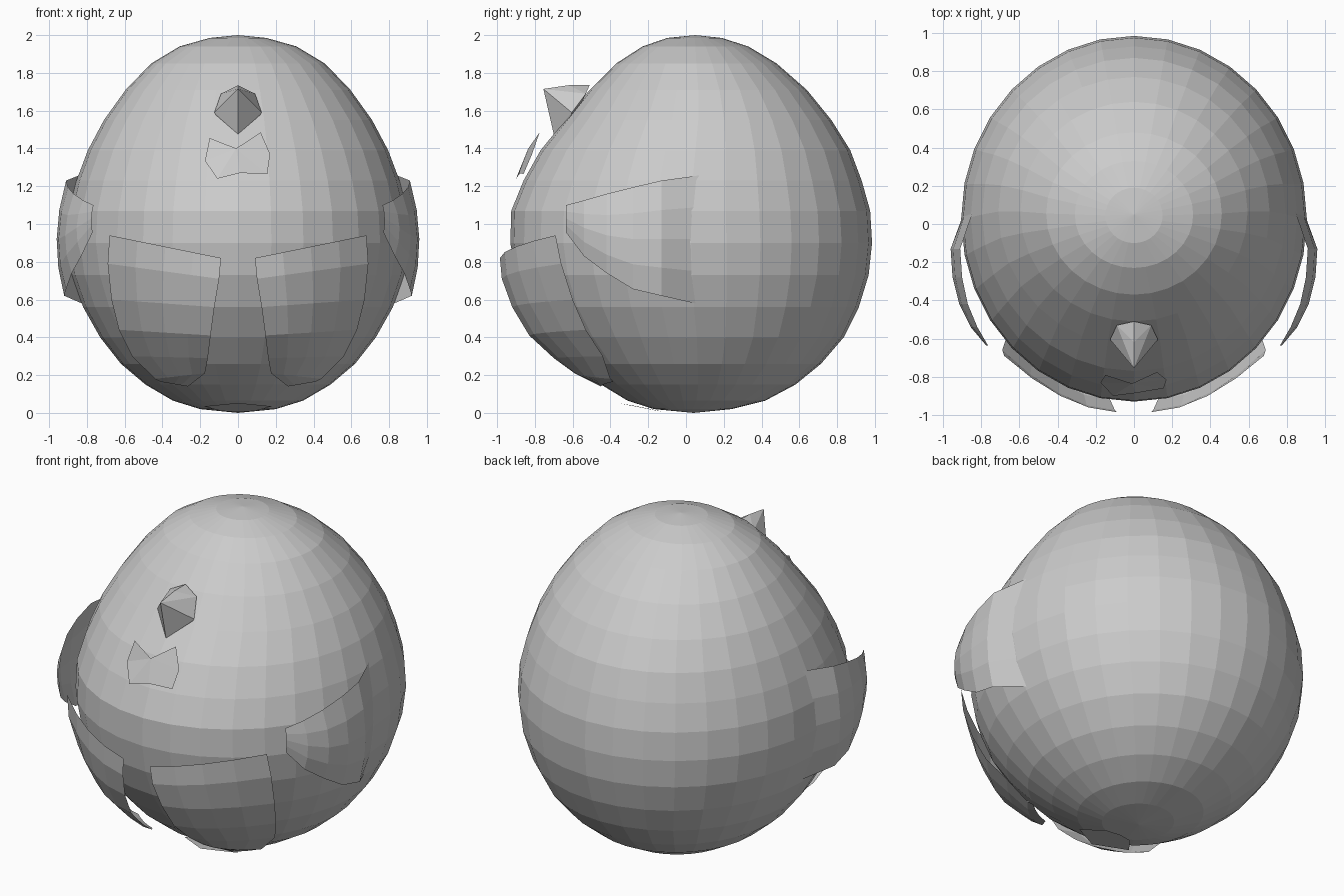
import bpy, bmesh, math

if "Cube" in bpy.data.objects:
    bpy.data.objects.remove(bpy.data.objects["Cube"])


def make(name, verts, faces, hull=False):
    bm = bmesh.new()
    vs = [bm.verts.new(v) for v in verts]
    if hull:
        bmesh.ops.convex_hull(bm, input=vs)
    for f in faces:
        bm.faces.new([vs[i] for i in f])
    bmesh.ops.recalc_face_normals(bm, faces=bm.faces)
    me = bpy.data.meshes.new(name)
    bm.to_mesh(me)
    bm.free()
    ob = bpy.data.objects.new(name, me)
    bpy.context.collection.objects.link(ob)
    return ob


def sheet(name, rows):
    n = len(rows[0])
    faces = [(r * n + c, r * n + c + 1, (r + 1) * n + c + 1, (r + 1) * n + c)
             for r in range(len(rows) - 1) for c in range(n - 1)]
    return make(name, [p for row in rows for p in row], faces)


def flip(rows, s):
    return [[(x * s, y, z) for x, y, z in row] for row in rows]


# Egg body: rings of (z, half width, front y, back y)
rings = [(.02, .20, -.17, .24), (.065, .345, -.31, .42), (.15, .49, -.45, .58),
         (.26, .62, -.59, .715), (.40, .73, -.72, .835), (.56, .82, -.83, .915),
         (.73, .88, -.90, .967), (.90, .905, -.93, .985), (1.07, .895, -.925, .975),
         (1.23, .855, -.86, .93), (1.39, .795, -.77, .87),
         (1.55, .71, -.64, .77), (1.71, .595, -.51, .64),
         (1.85, .46, -.37, .48), (1.94, .31, -.23, .33), (1.985, .15, -.10, .19)]
N = 32
verts = []
for z, rx, yf, yb in rings:
    for i in range(N):
        a = 2 * math.pi * i / N
        verts.append((rx * math.sin(a), (yf + yb) / 2 - (yb - yf) / 2 * math.cos(a), z))
faces = []
for r in range(len(rings) - 1):
    for i in range(N):
        j = (i + 1) % N
        faces.append((r * N + i, r * N + j, (r + 1) * N + j, (r + 1) * N + i))
verts += [(0, .04, 0), (0, .05, 2.0)]
low, top, last = len(verts) - 2, len(verts) - 1, (len(rings) - 1) * N
for i in range(N):
    j = (i + 1) % N
    faces += [(low, j, i), (top, last + i, last + j)]
make("body", verts, faces)

# Front panels: inner edge point to outer edge point, bulging forward
panel_rows = [((.09, -.985, .82), (.68, -.69, .94)),
              ((.10, -.975, .71), (.69, -.66, .79)),
              ((.125, -.92, .56), (.67, -.60, .60)),
              ((.145, -.83, .41), (.63, -.53, .44)),
              ((.16, -.70, .29), (.56, -.44, .30)),
              ((.175, -.59, .21), (.44, -.40, .18)),
              ((.265, -.45, .14), (.41, -.385, .165))]
panel = []
for a, b in panel_rows:
    row = []
    for k in range(5):
        t = k / 4
        row.append((a[0] + (b[0] - a[0]) * t, a[1] + (b[1] - a[1]) * t ** 1.8,
                    a[2] + (b[2] - a[2]) * t))
    panel.append(row)

# Wings: (y, top z, top x, middle z, middle x, bottom z, bottom x)
wing_cols = [(.09, 1.26, .835, .92, .88, .57, .805),
             (-.13, 1.23, .91, .92, .96, .62, .92),
             (-.28, 1.195, .90, .92, .95, .655, .91),
             (-.42, 1.16, .87, .94, .915, .74, .88),
             (-.54, 1.125, .82, .98, .855, .83, .83),
             (-.635, 1.10, .765, 1.03, .775, .955, .77)]
wing = []
for y, zt, xt, zm, xm, zb, xb in wing_cols:
    row = []
    for k in range(5):
        t = k / 4
        p, q, r = (1 - t) * (1 - 2 * t), 4 * t * (1 - t), t * (2 * t - 1)
        row.append((p * xt + q * xm + r * xb, y, p * zt + q * zm + r * zb))
    wing.append(row)

# Small pointed flap under the front
toe = [[(0, -.365, .053), (.18, -.26, .035)],
       [(0, -.12, .005), (.09, -.14, .01)]]

for side, s in (("right", 1), ("left", -1)):
    sheet("front_panel_" + side, flip(panel, s))
    sheet("wing_" + side, flip(wing, s))
    sheet("toe_" + side, flip(toe, s))

# Beak: ridged wedge
pts = [(0, -.755, 1.715), (0, -.70, 1.475), (0, -.51, 1.735), (0, -.62, 1.735)]
for s in (1, -1):
    pts += [(s * .125, -.605, 1.59), (s * .09, -.53, 1.69), (s * .07, -.62, 1.5)]
make("beak", pts, [], hull=True)

# Bow-shaped plate below the beak, fanned from its top notch
bow = [(-.01, -.835, 1.40), (.12, -.775, 1.485),
       (.17, -.815, 1.37), (.155, -.86, 1.265), (.01, -.885, 1.27),
       (-.11, -.90, 1.24), (-.175, -.83, 1.335), (-.15, -.79, 1.455)]
make("bow", bow, [(0, i, i + 1) for i in range(1, 7)])
